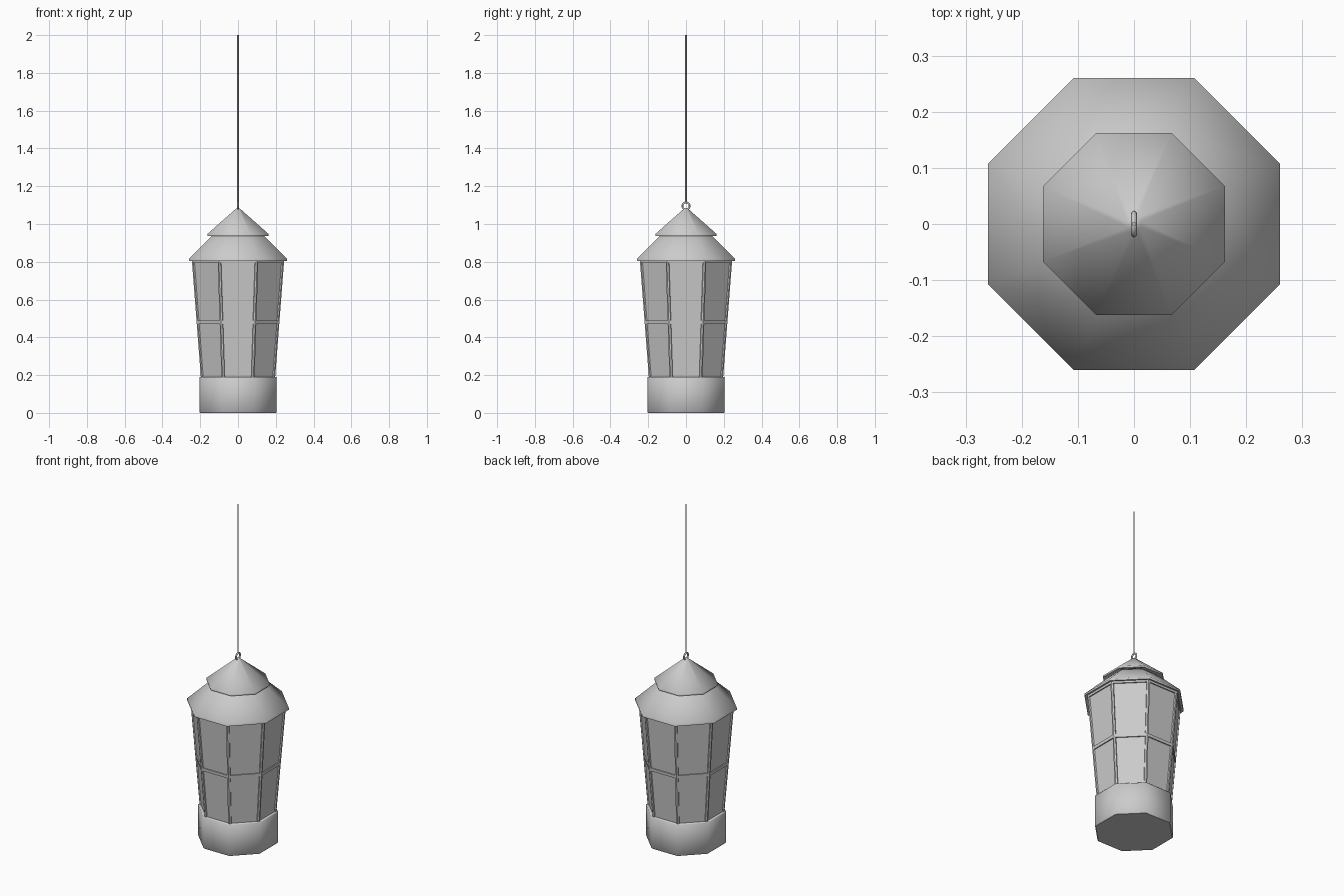
import bpy, bmesh, math
from mathutils import Vector

if "Cube" in bpy.data.objects:
    bpy.data.objects.remove(bpy.data.objects["Cube"])

K = 1 / math.cos(math.pi / 8)      # flat-to-flat radius -> corner radius


def make(name, bm, smooth=None):
    bmesh.ops.recalc_face_normals(bm, faces=bm.faces)
    me = bpy.data.meshes.new(name)
    bm.to_mesh(me)
    bm.free()
    ob = bpy.data.objects.new(name, me)
    bpy.context.collection.objects.link(ob)
    if smooth:
        bpy.ops.object.select_all(action='DESELECT')
        ob.select_set(True)
        bpy.context.view_layer.objects.active = ob
        bpy.ops.object.shade_smooth_by_angle(angle=math.radians(smooth))
    return ob


def corner(r, z, i):
    a = math.pi / 8 + i * math.pi / 4
    return Vector((r * K * math.cos(a), r * K * math.sin(a), z))


def octagon(name, profile, closed=False, caps=True, smooth=None):
    """Loft octagonal rings through (flat radius, height) pairs."""
    bm = bmesh.new()
    rings = [[bm.verts.new(corner(r, z, i)) for i in range(8)] for r, z in profile]
    pairs = list(zip(rings, rings[1:]))
    if closed:
        pairs.append((rings[-1], rings[0]))
    for a, b in pairs:
        for i in range(8):
            j = (i + 1) % 8
            bm.faces.new((a[i], a[j], b[j], b[i]))
    if caps and not closed:
        bm.faces.new(rings[0])
        bm.faces.new(rings[-1])
    return make(name, bm, smooth)


# base with a shallow recess behind its rim
octagon("base", [(0.2, 0), (0.205, 0.006), (0.205, 0.187), (0.202, 0.19),
                 (0.19, 0.19), (0.19, 0.18)], smooth=50)

# glass panes
octagon("glass_panes", [(0.189, 0.17), (0.238, 0.815)], caps=False)


# frame follows the slope of the glass
def frame_r(z):
    return 0.196 + (z - 0.18) * 0.077


def rail(name, z, h):
    lo, hi = z - h / 2, z + h / 2
    octagon(name, [(frame_r(lo), lo), (frame_r(hi), hi),
                   (frame_r(hi) - 0.016, hi), (frame_r(lo) - 0.016, lo)], closed=True)


rail("middle_rail", 0.48, 0.018)
rail("top_rail", 0.802, 0.014)

# corner posts: wedge section wrapping each corner
bm = bmesh.new()
W = 0.009
for i in range(8):
    rings = []
    for z in (0.18, 0.81):
        r = frame_r(z)
        out, inn = corner(r, z, i), corner(r - 0.016, z, i)
        d0 = (corner(r, z, i - 1) - out).normalized() * W
        d1 = (corner(r, z, i + 1) - out).normalized() * W
        rings.append([bm.verts.new(p) for p in
                      (out, out + d1, inn + d1, inn, inn + d0, out + d0)])
    a, b = rings
    for k in range(6):
        m = (k + 1) % 6
        bm.faces.new((a[k], a[m], b[m], b[k]))
    bm.faces.new(a)
    bm.faces.new(b)
make("corner_posts", bm)

# two-tier roof
octagon("lower_roof", [(0.235, 0.815), (0.25, 0.803), (0.26, 0.803), (0.26, 0.815),
                       (0.14, 0.935), (0.12, 0.95)], smooth=50)
octagon("upper_roof", [(0.13, 0.945), (0.15, 0.936), (0.162, 0.936), (0.162, 0.947),
                       (0.012, 1.08), (0.004, 1.085)], smooth=50)

# hanging ring and cord
bpy.ops.mesh.primitive_torus_add(major_radius=0.019, minor_radius=0.005,
                                 major_segments=24, minor_segments=8,
                                 location=(0, 0, 1.095),
                                 rotation=(0, math.pi / 2, 0))
bpy.context.object.name = "hanging_ring"
bpy.ops.object.shade_smooth()
bpy.ops.mesh.primitive_cylinder_add(vertices=8, radius=0.004, depth=0.89,
                                    location=(0, 0, 1.555))
bpy.context.object.name = "cord"
bpy.ops.object.shade_smooth_by_angle(angle=math.radians(50))
